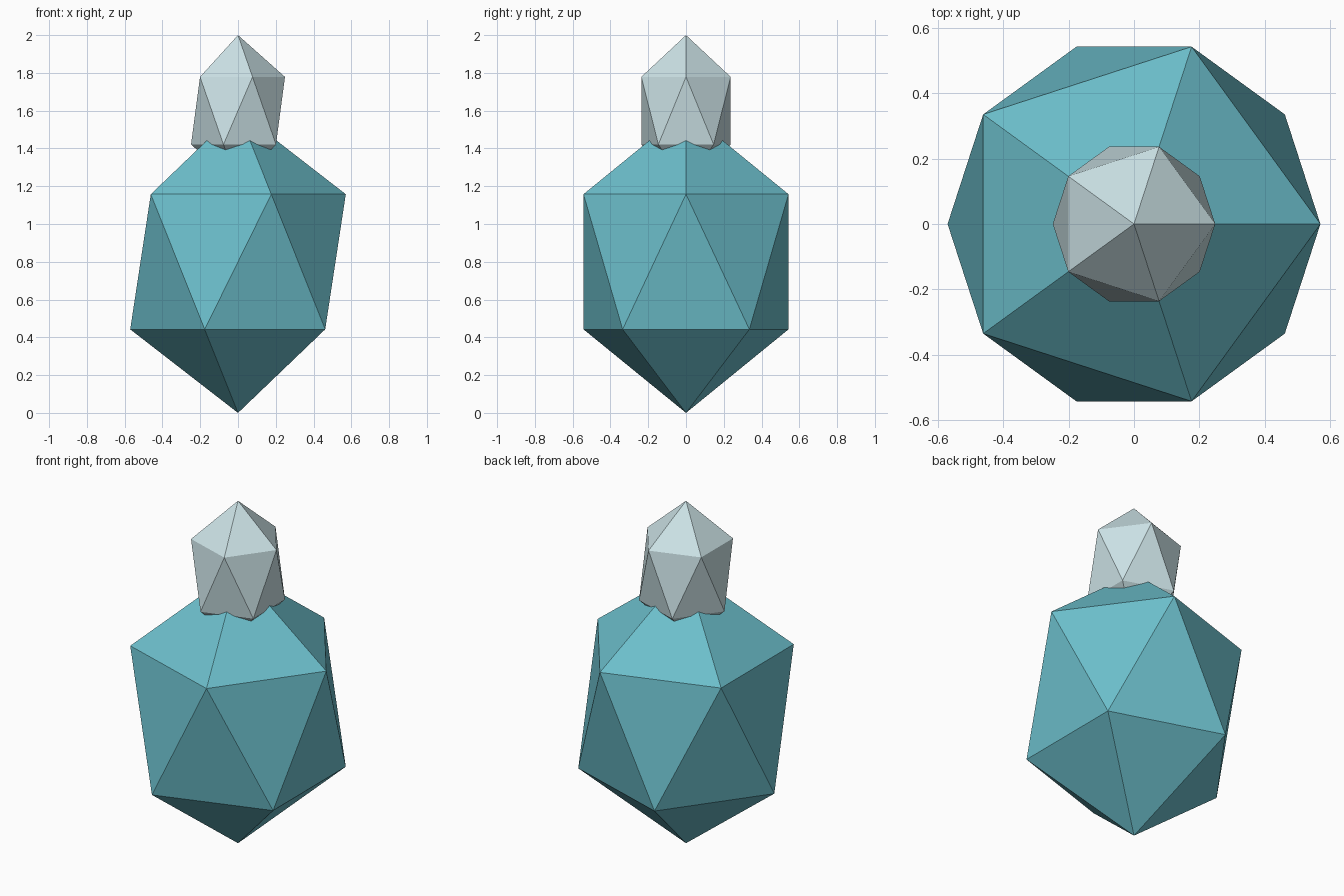
import bpy

if "Cube" in bpy.data.objects:
    bpy.data.objects.remove(bpy.data.objects["Cube"])


def gem(name, z, radius, height, color):
    """Stretched low-poly icosahedron with a flat-colour material."""
    bpy.ops.mesh.primitive_ico_sphere_add(subdivisions=1, radius=1, location=(0, 0, z))
    ob = bpy.context.object
    ob.name = name
    ob.scale = (radius, radius, height)
    bpy.ops.object.transform_apply(location=False, rotation=False, scale=True)
    bpy.ops.object.shade_flat()
    mat = bpy.data.materials.new(name + "_colour")
    mat.diffuse_color = (*color, 1)
    mat.use_nodes = True
    mat.node_tree.nodes["Principled BSDF"].inputs["Base Color"].default_value = mat.diffuse_color
    ob.data.materials.append(mat)
    return ob


# Large teal body, standing on its lower point
gem("body", 0.80, 0.638, 0.80, (0.15, 0.52, 0.60))

# Small pale stopper, half sunk into the tip of the body
gem("stopper", 1.60, 0.278, 0.40, (0.60, 0.76, 0.79))
